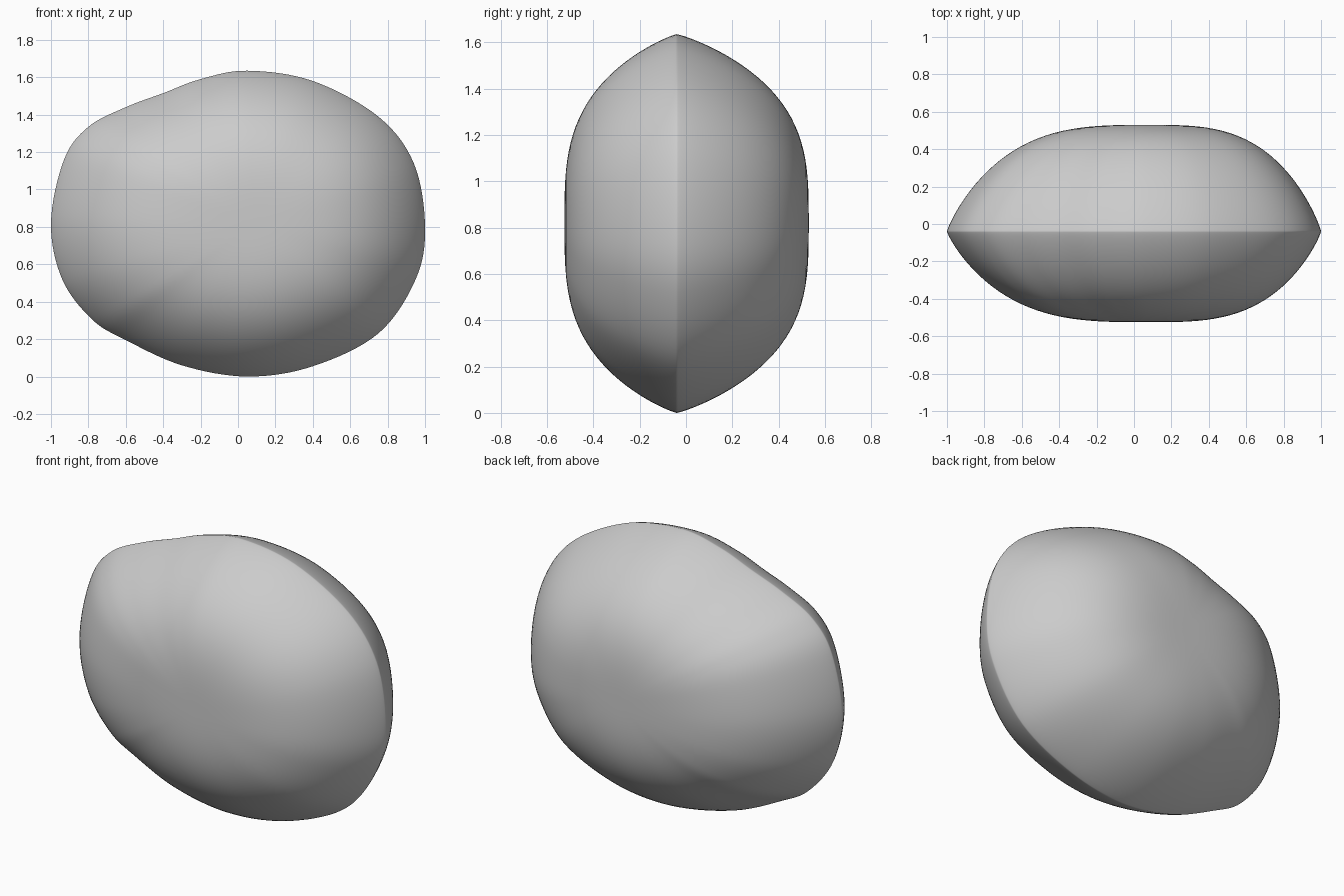
import bpy, bmesh, math
from mathutils import Vector

cube = bpy.data.objects.get("Cube")
if cube:
    bpy.data.objects.remove(cube, do_unlink=True)

# Rim outline in the x-z plane, with a bulge on the right and a narrower left end
RIM = [(1, .8), (.94, 1.14), (.75, 1.39), (.4, 1.58), (.05, 1.635), (-.2, 1.59),
       (-.4, 1.515), (-.6, 1.44), (-.8, 1.335), (-.93, 1.16), (-1, .82), (-.94, .52),
       (-.78, .305), (-.6, .195), (-.3, .06), (.05, 0), (.4, .055), (.75, .23),
       (.95, .52)]
CENTRE = Vector((.08, .82))
RIM_Y = -.04
STEPS = 8
RINGS = 32


def smooth_loop(points, steps):
    """Closed curve through the points."""
    pts = [Vector(p) for p in points]
    n = len(pts)
    loop = []
    for i in range(n):
        a, b, c, d = (pts[(i + k - 1) % n] for k in range(4))
        for s in range(steps):
            t = s / steps
            loop.append(b + (c - a) * t / 2
                        + (2 * a - 5 * b + 4 * c - d) * t**2 / 2
                        + (3 * b - a - 3 * c + d) * t**3 / 2)
    return loop


def dome(bm, rim, outline, depth):
    """Join a domed face to the rim, rising by depth along y."""
    count = len(rim)
    previous = rim
    for r in range(1, RINGS):
        t = math.cos(r / RINGS * math.pi / 2)
        y = RIM_Y + depth * (1 - t**3.2) ** .85
        ring = []
        for p in outline:
            q = CENTRE + (p - CENTRE) * t
            ring.append(bm.verts.new((q.x, y, q.y)))
        for i in range(count):
            j = (i + 1) % count
            bm.faces.new((previous[i], previous[j], ring[j], ring[i]))
        previous = ring
    pole = bm.verts.new((CENTRE.x, RIM_Y + depth, CENTRE.y))
    for i in range(count):
        bm.faces.new((previous[i], previous[(i + 1) % count], pole))


# Pebble body: front and back domes meeting at one rim
bm = bmesh.new()
outline = smooth_loop(RIM, STEPS)
rim = [bm.verts.new((p.x, RIM_Y, p.y)) for p in outline]
dome(bm, rim, outline, -.485)
dome(bm, rim, outline, .57)
bmesh.ops.recalc_face_normals(bm, faces=bm.faces)
mesh = bpy.data.meshes.new("pebble")
bm.to_mesh(mesh)
bm.free()
pebble = bpy.data.objects.new("pebble", mesh)
bpy.context.collection.objects.link(pebble)

# Stone colour
stone = bpy.data.materials.new("stone_grey")
stone.use_nodes = True
colour = (.6, .6, .6, 1)
stone.diffuse_color = colour
stone.node_tree.nodes["Principled BSDF"].inputs["Base Color"].default_value = colour
mesh.materials.append(stone)

# Smooth shading with a crisp rim
bpy.ops.object.select_all(action='DESELECT')
pebble.select_set(True)
bpy.context.view_layer.objects.active = pebble
bpy.ops.object.shade_smooth_by_angle(angle=math.radians(40))
